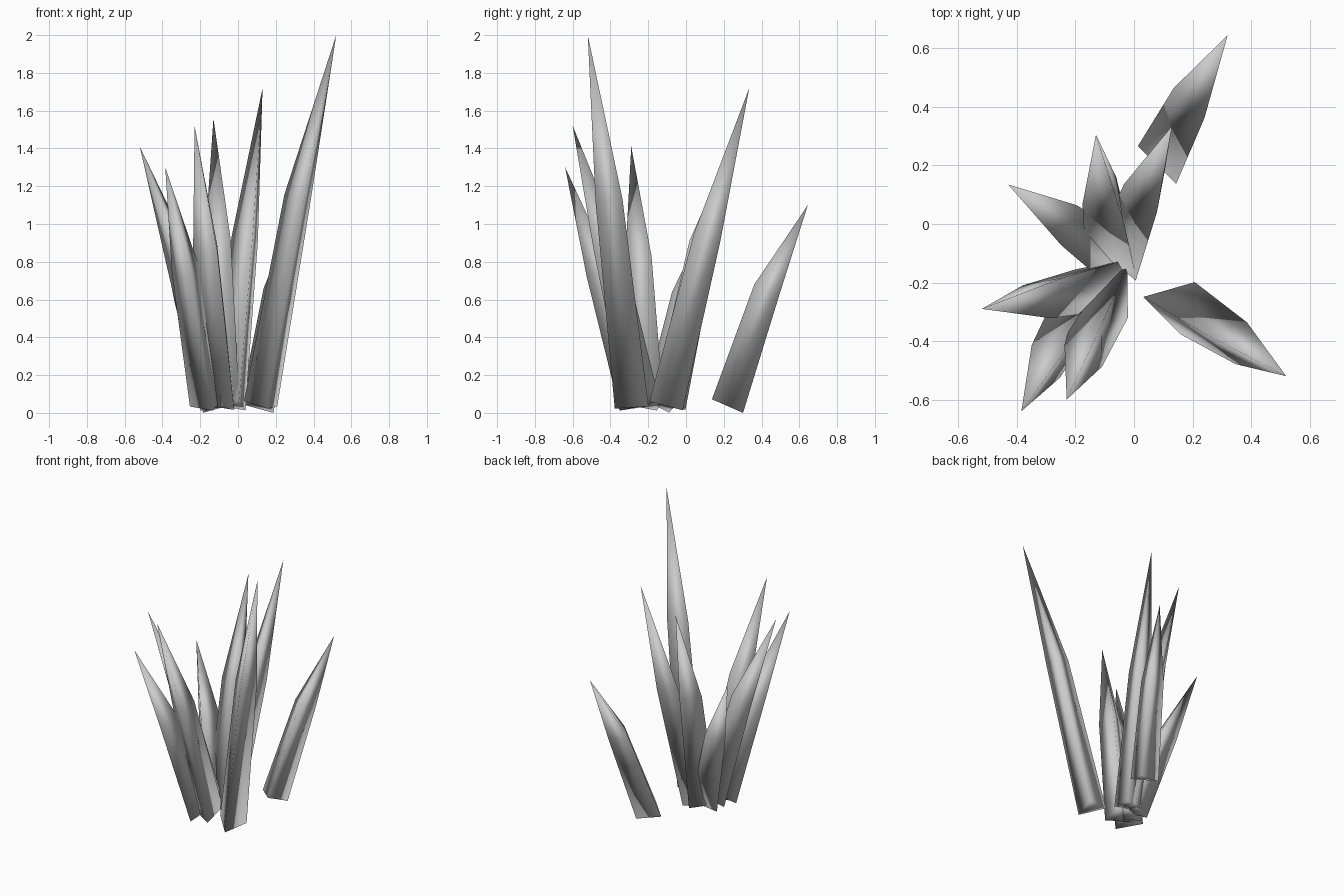
import bpy
from math import radians, cos, sin
from mathutils import Vector

cube = bpy.data.objects.get("Cube")
if cube:
    bpy.data.objects.remove(cube, do_unlink=True)

GREY = (0.6, 0.6, 0.6, 1.0)
mat = bpy.data.materials.new("pale_grey")
mat.use_nodes = True
mat.diffuse_color = GREY
mat.node_tree.nodes["Principled BSDF"].inputs["Base Color"].default_value = GREY

RADIUS = 0.107      # root triangle
MID_SCALE = 0.8     # middle triangle relative to the root
ROOT_Z = 0.04


def blade(name, root, tip, roll, reach=0.5, rise=0.56):
    """Three-sided blade: tilted root triangle, middle triangle, pointed tip."""
    root = Vector((*root, ROOT_Z))
    tip = Vector(tip)
    axis = (tip - root).normalized()
    mid = root.lerp(tip, reach)
    mid.z = root.z + (tip.z - root.z) * rise
    spokes = []
    for i in range(3):
        a = radians(roll + 120 * i)
        spokes.append(Vector((cos(a), sin(a), 0)))
    # Lay an equilateral triangle square to the blade axis
    u = (spokes[0] - axis * spokes[0].dot(axis)).normalized()
    v = axis.cross(u)
    ring = [(u * cos(radians(120 * i)) + v * sin(radians(120 * i))) * RADIUS
            for i in range(3)]
    verts = [root + r for r in ring] + [mid + r * MID_SCALE for r in ring] + [tip]
    faces = [(2, 1, 0)]
    for i in range(3):
        j = (i + 1) % 3
        faces += [(i, j, j + 3, i + 3), (i + 3, j + 3, 6)]
    mesh = bpy.data.meshes.new(name)
    mesh.from_pydata(verts, [], faces)
    mesh.materials.append(mat)
    mesh.shade_smooth()
    obj = bpy.data.objects.new(name, mesh)
    bpy.context.collection.objects.link(obj)
    return obj


# Two blades standing apart from the clump
blade("tall_front_blade", (0.133, -0.275), (0.52, -0.52, 2.0), 45)
blade("short_back_blade", (0.115, 0.235), (0.32, 0.645, 1.10), 165, rise=0.58)

# Clump
blade("back_blade", (-0.03, -0.095), (0.13, 0.335, 1.72), 288, rise=0.53)
blade("back_inner_blade", (-0.06, -0.10), (-0.13, 0.305, 1.56), 70, reach=0.45)
blade("back_side_blade", (-0.09, -0.12), (-0.43, 0.135, 1.07), 40)
blade("side_blade", (-0.10, -0.19), (-0.52, -0.29, 1.41), 40, reach=0.48)
blade("front_outer_blade", (-0.155, -0.25), (-0.385, -0.64, 1.30), 160)
blade("front_inner_blade", (-0.075, -0.23), (-0.23, -0.60, 1.52), 60)
